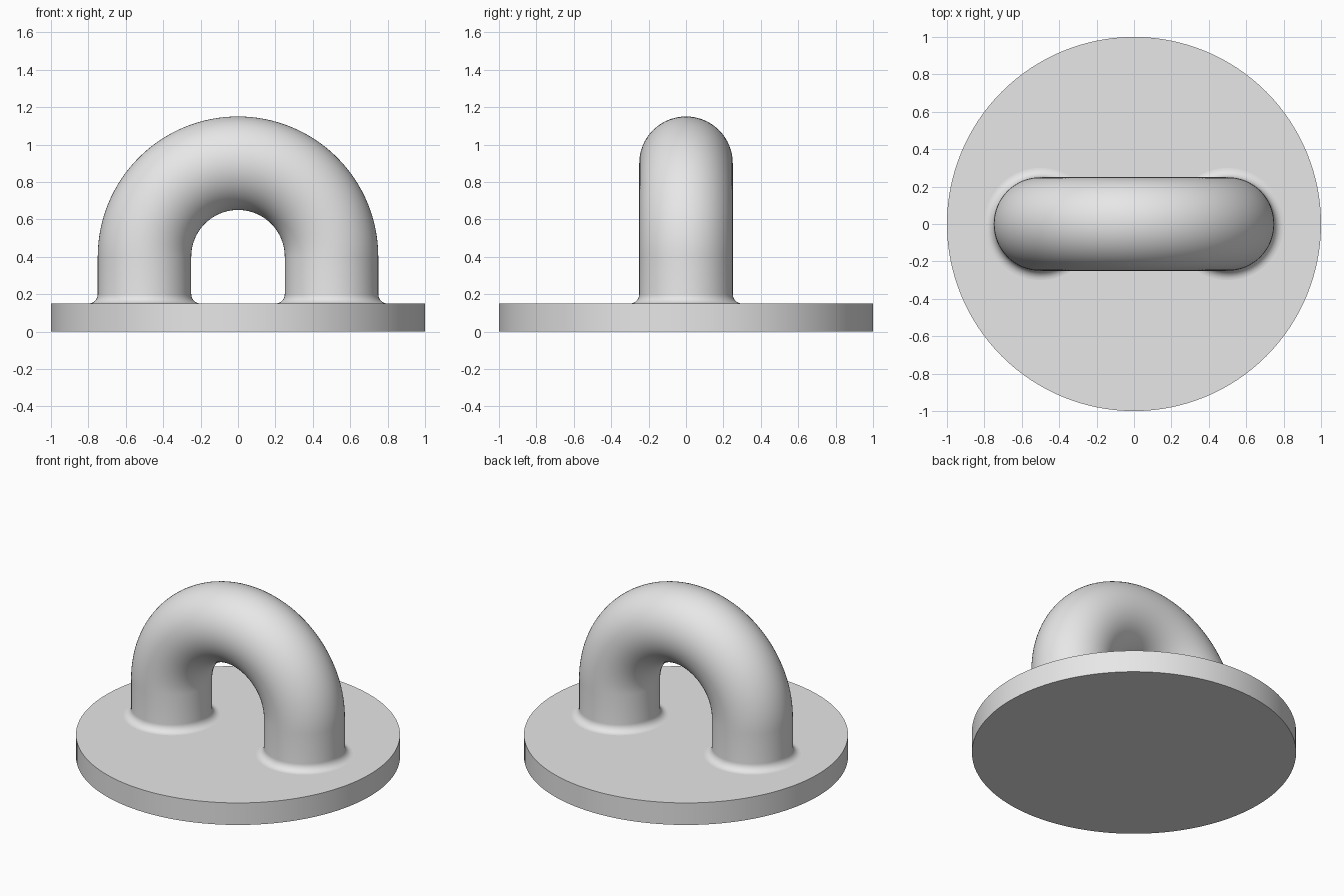
import bpy, bmesh
from math import sin, cos, pi, radians
from mathutils import Vector

cube = bpy.data.objects.get("Cube")
if cube:
    bpy.data.objects.remove(cube, do_unlink=True)

BASE_RADIUS, BASE_TOP = 1.0, 0.15
BEND_RADIUS, TUBE_RADIUS, BEND_Z = 0.5, 0.25, 0.4
FILLET = 0.05

grey = bpy.data.materials.new("light_grey")
grey.use_nodes = True
colour = (0.8, 0.8, 0.8, 1)
grey.diffuse_color = colour
grey.node_tree.nodes["Principled BSDF"].inputs["Base Color"].default_value = colour


def finish(obj):
    obj.data.materials.append(grey)
    bpy.ops.object.select_all(action='DESELECT')
    obj.select_set(True)
    bpy.context.view_layer.objects.active = obj
    bpy.ops.object.shade_smooth_by_angle(angle=radians(30))


# Round base plate
bpy.ops.mesh.primitive_cylinder_add(vertices=128, radius=BASE_RADIUS, depth=BASE_TOP,
                                    location=(0, 0, BASE_TOP / 2))
base = bpy.context.object
base.name = base.data.name = "base_plate"
finish(base)

# Rings of the arch: centre, direction across the tube, radius
foot = []
for i in range(9):
    a = i / 8 * pi / 2
    z = BASE_TOP + FILLET * (1 - cos(a))
    foot.append((z, TUBE_RADIUS + FILLET * (1 - sin(a))))


def foot_rings(side):
    return [(Vector((side * BEND_RADIUS, 0, z)), Vector((side, 0, 0)), r) for z, r in foot]


rings = foot_rings(1)
for i in range(65):
    a = i / 64 * pi
    out = Vector((cos(a), 0, sin(a)))
    rings.append((Vector((0, 0, BEND_Z)) + out * BEND_RADIUS, out, TUBE_RADIUS))
rings += reversed(foot_rings(-1))

# Bent tube with flared feet, swept through the rings
bm = bmesh.new()
SIDES = 64
loops = []
for centre, out, r in rings:
    angles = [2 * pi * k / SIDES for k in range(SIDES)]
    loops.append([bm.verts.new(centre + out * r * cos(t) + Vector((0, r * sin(t), 0)))
                  for t in angles])
for low, high in zip(loops, loops[1:]):
    for k in range(SIDES):
        n = (k + 1) % SIDES
        bm.faces.new((low[k], low[n], high[n], high[k]))
bm.normal_update()
mesh = bpy.data.meshes.new("arch_handle")
bm.to_mesh(mesh)
bm.free()
arch = bpy.data.objects.new("arch_handle", mesh)
bpy.context.collection.objects.link(arch)
finish(arch)
